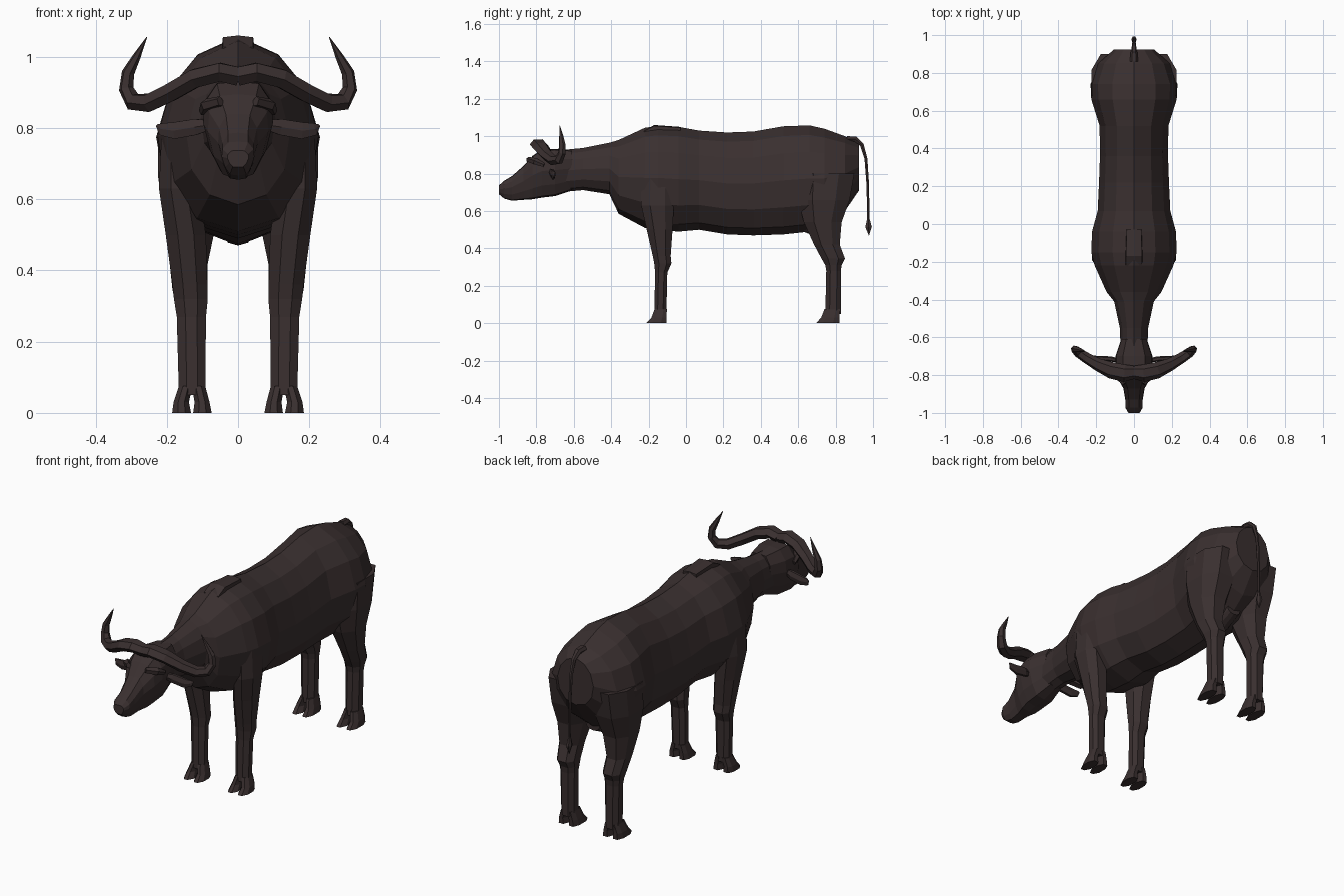
import bpy, bmesh, math
from mathutils import Vector

hide = bpy.data.materials.new("dark brown hide")
hide.diffuse_color = (0.042, 0.029, 0.029, 1)


def loft(name, rings, mirror=False):
    """Skin a list of equal-sized point rings, cap both ends."""
    bm = bmesh.new()
    vs = [[bm.verts.new(p) for p in r] for r in rings]
    n = len(vs[0])
    for a, b in zip(vs, vs[1:]):
        for i in range(n):
            j = (i + 1) % n
            bm.faces.new((a[i], a[j], b[j], b[i]))
    bm.faces.new(vs[0])
    bm.faces.new(vs[-1])
    bmesh.ops.recalc_face_normals(bm, faces=bm.faces)
    me = bpy.data.meshes.new(name)
    bm.to_mesh(me)
    bm.free()
    me.materials.append(hide)
    ob = bpy.data.objects.new(name, me)
    bpy.context.collection.objects.link(ob)
    if mirror:
        ob.modifiers.new("mirror", 'MIRROR').use_mirror_merge = False
    return ob


def section(y, top, bot, w, half):
    """Vertical cross-section from a half profile of (width, height) fractions."""
    pts = half + [(-u, v) for u, v in reversed(half) if u > 0]
    return [(u * w, y, bot + v * (top - bot)) for u, v in pts]


def column(z, y0, y1, x0, x1):
    """Horizontal octagon-like ring filling a box."""
    cx, cy, rx, ry = (x0 + x1) / 2, (y0 + y1) / 2, (x1 - x0) / 2, (y1 - y0) / 2
    o = [(1, .45), (.5, 1), (-.5, 1), (-1, .45), (-1, -.45), (-.4, -1), (.4, -1), (1, -.45)]
    return [(cx + u * rx, cy + v * ry, z) for u, v in o]


def tube(name, path, sides, mirror=False):
    """Tapered tube along (x, y, z, width radius, height radius) points."""
    pts = [Vector(p[:3]) for p in path]
    rings, side = [], None
    for i, p in enumerate(path):
        t = (pts[min(i + 1, len(pts) - 1)] - pts[max(i - 1, 0)]).normalized()
        side = Vector((0, 1, 0)) if side is None else side
        if abs(t.y) > .8 and i == 0:
            side = Vector((1, 0, 0))
        side = (side - t * side.dot(t)).normalized()
        up = t.cross(side)
        rings.append([pts[i] + side * math.cos(a) * p[3] + up * math.sin(a) * p[4]
                      for a in (2 * math.pi * k / sides for k in range(sides))])
    return loft(name, rings, mirror)


# Trunk and neck
trunk_half = [(0, 1), (.5, .91), (.83, .75), (1, .5), (.9, .25), (.55, .07), (0, 0)]
trunk = [(-.68, .925, .70, .07), (-.55, .937, .712, .075), (-.41, .965, .69, .105),
         (-.36, .98, .585, .145), (-.22, 1.045, .51, .208), (-.15, 1.055, .50, .226),
         (-.04, 1.05, .49, .222), (.07, 1.03, .50, .192), (.22, 1.02, .475, .185),
         (.36, 1.025, .47, .18), (.52, 1.053, .475, .182), (.66, 1.058, .49, .226),
         (.74, 1.04, .51, .23), (.85, 1.0, .60, .19), (.925, .96, .71, .105)]
loft("trunk", [section(*r, trunk_half) for r in trunk])

# Raised ridge plate over the shoulders
loft("shoulder_ridge", [section(y, t, .99, w, [(0, 1), (.85, .93), (1, 0), (0, 0)])
                        for y, t, w in [(-.225, 1.03, .05), (-.17, 1.06, .05), (-.03, 1.05, .045)]])

# Head
head_half = [(0, 1), (.6, .98), (.95, .78), (1, .55), (.8, .25), (.5, .03), (0, 0)]
head = [(-1, .737, .69, .03), (-.972, .762, .667, .046), (-.93, .787, .655, .046),
        (-.87, .84, .66, .056), (-.82, .895, .663, .085), (-.77, .93, .672, .098),
        (-.70, .932, .68, .098), (-.61, .925, .71, .068)]
loft("head", [section(*r, head_half) for r in head])

# Brow ridges over the eyes
tube("brow_ridges", [(.05, -.845, .875, .012, .015), (.088, -.805, .865, .02, .018),
                     (.1, -.76, .845, .01, .012)], 5, True)

# Horns: broad boss on the forehead sweeping out, down and up
horn = [(.0, -.785, .945, .035, .03), (.05, -.79, .957, .046, .03), (.12, -.775, .94, .044, .03),
        (.19, -.745, .9, .034, .029), (.25, -.71, .871, .029, .028), (.295, -.68, .874, .026, .026),
        (.314, -.663, .91, .021, .021), (.309, -.662, .955, .018, .018), (.285, -.667, 1.0, .011, .012),
        (.256, -.675, 1.056, .001, .001)]
tube("horns", horn, 6, True)

# Ears
tube("ears", [(.075, -.725, .81, .01, .015), (.12, -.715, .803, .014, .026),
              (.18, -.71, .793, .012, .027), (.215, -.705, .797, .008, .02),
              (.228, -.70, .808, .002, .004)], 6, True)

# Legs
front = [(.05, -.17, -.105, .092, .166), (.27, -.165, -.10, .09, .172), (.32, -.17, -.078, .085, .18),
         (.36, -.178, -.082, .086, .184), (.5, -.21, -.072, .09, .203), (.63, -.24, -.065, .11, .222),
         (.78, -.24, -.06, .12, .215)]
loft("front_legs", [column(*r) for r in front], True)
hind = [(.05, .745, .828, .092, .166), (.28, .75, .828, .09, .172), (.31, .745, .832, .086, .176),
        (.345, .725, .85, .085, .184), (.42, .685, .822, .085, .192), (.54, .63, .832, .06, .208),
        (.66, .60, .875, .03, .224), (.8, .60, .9, .03, .224)]
loft("hind_legs", [column(*r) for r in hind], True)

# Cloven hooves: two toes per foot
for leg, heel, toe in (("front", -.105, -.213), ("hind", .82, .695)):
    for k, (a, b, c, d) in enumerate([(.074, .126, .092, .130), (.132, .185, .128, .166)]):
        loft(f"{leg}_hoof_{k + 1}", [column(0, toe, heel, a, b),
                                    column(.03, toe + .028, heel, a + .006, b - .004),
                                    column(.075, toe + .045, heel + .003, c, d)], True)

# Tail with tuft
tail = [(0, .86, .985, .022, .018), (0, .905, .985, .018, .016), (0, .94, .955, .012, .012),
        (0, .962, .88, .009, .009), (0, .972, .74, .008, .008), (0, .975, .56, .007, .007),
        (0, .976, .515, .014, .02), (0, .978, .47, .001, .001)]
tube("tail", tail, 6)

# Small udder between the hind legs
loft("udder", [section(y, .58, b, w, trunk_half)
               for y, b, w in [(.6, .5, .04), (.68, .47, .05), (.78, .52, .04)]])
